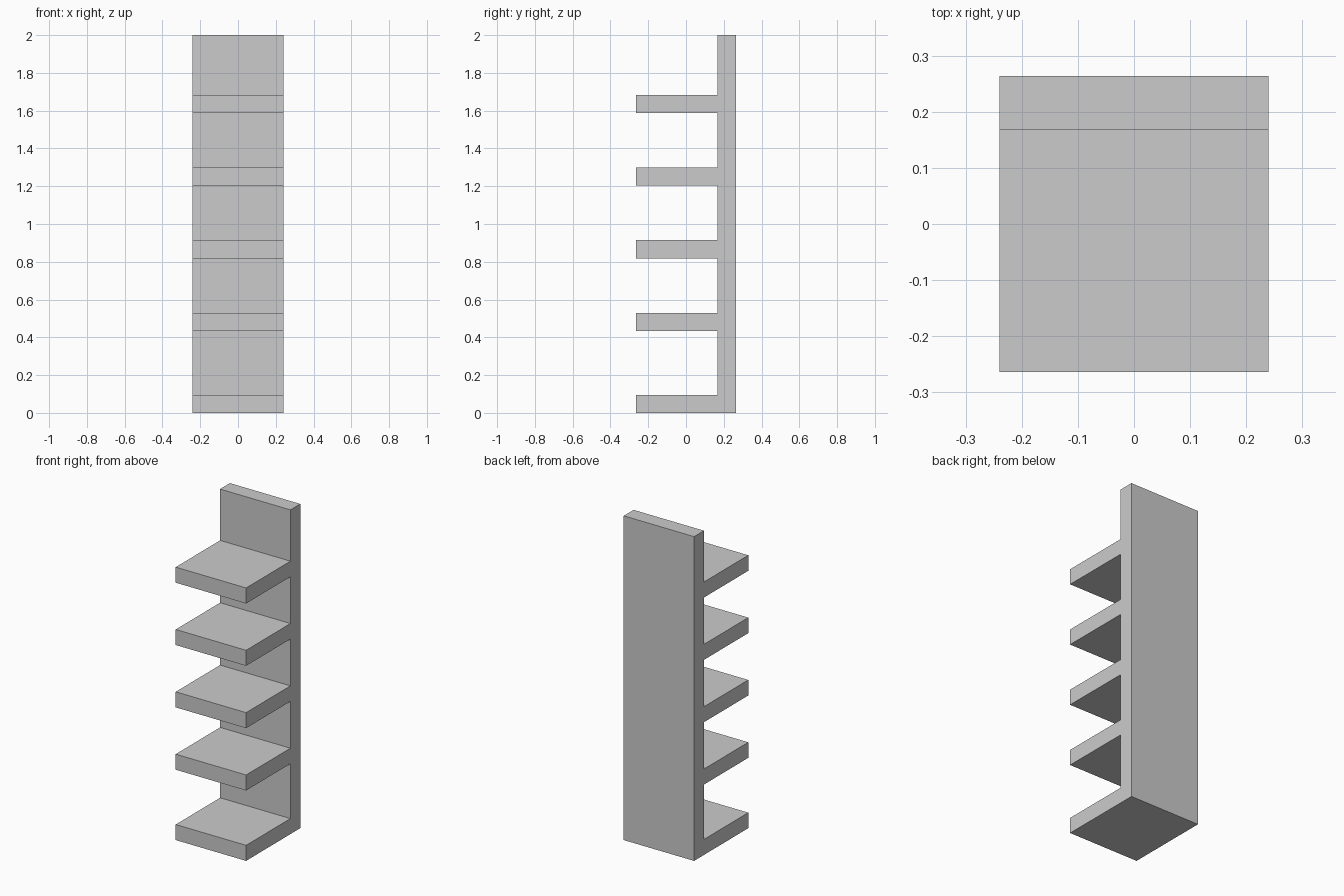
import bpy, bmesh

if "Cube" in bpy.data.objects:
    bpy.data.objects.remove(bpy.data.objects["Cube"])

HALF_W = 0.24            # half width along x
FRONT, BACK = -0.264, 0.264
PANEL = 0.168            # front face of the back panel
HEIGHT, THICK = 2.0, 0.096
shelf_bottoms = [0.0] + [0.434 + 0.3845 * i for i in range(4)]

# Comb-shaped side profile (y, z): back panel with shelves reaching forward
profile = [(BACK, HEIGHT), (BACK, 0.0)]
for z in shelf_bottoms:
    if z > 0:
        profile.append((PANEL, z))
    profile += [(FRONT, z), (FRONT, z + THICK), (PANEL, z + THICK)]
profile.append((PANEL, HEIGHT))

# Extrude the profile across the width
bm = bmesh.new()
face = bm.faces.new([bm.verts.new((-HALF_W, y, z)) for y, z in profile])
extruded = bmesh.ops.extrude_face_region(bm, geom=[face])["geom"]
moved = [g for g in extruded if isinstance(g, bmesh.types.BMVert)]
bmesh.ops.translate(bm, verts=moved, vec=(2 * HALF_W, 0, 0))
bmesh.ops.recalc_face_normals(bm, faces=bm.faces)

# Shelf unit object
mesh = bpy.data.meshes.new("shelf_unit")
bm.to_mesh(mesh)
bm.free()
bpy.context.collection.objects.link(bpy.data.objects.new("shelf_unit", mesh))
